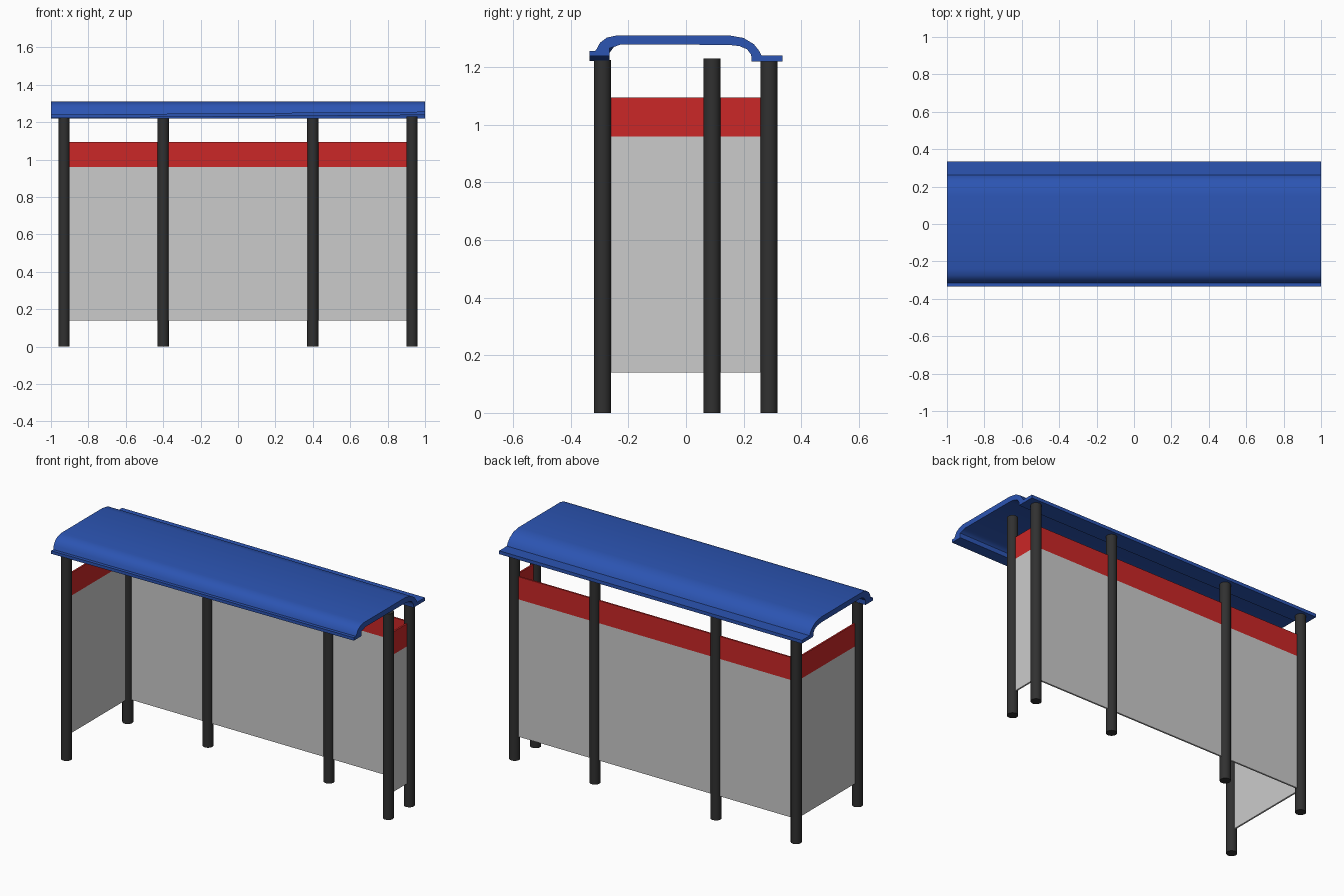
import bpy, bmesh, math

if "Cube" in bpy.data.objects:
    bpy.data.objects.remove(bpy.data.objects["Cube"])

def material(name, rgb):
    m = bpy.data.materials.new(name)
    m.diffuse_color = (*rgb, 1)
    m.use_nodes = True
    m.node_tree.nodes["Principled BSDF"].inputs["Base Color"].default_value = m.diffuse_color
    return m

BLUE = material("blue", (0.025, 0.09, 0.45))
RED = material("red", (0.6, 0.02, 0.02))
DARK = material("dark", (0.03, 0.03, 0.03))

def smooth(ob):
    bpy.ops.object.select_all(action='DESELECT')
    ob.select_set(True)
    bpy.context.view_layer.objects.active = ob
    bpy.ops.object.shade_smooth_by_angle(angle=math.radians(35))

def post(name, x, y, top=1.225):
    bpy.ops.mesh.primitive_cylinder_add(vertices=24, radius=0.03, depth=top,
                                        location=(x, y, top / 2))
    ob = bpy.context.object
    ob.name = name
    ob.data.materials.append(DARK)
    smooth(ob)

def box(name, lo, hi, mat=None):
    bpy.ops.mesh.primitive_cube_add(size=1, location=[(a + b) / 2 for a, b in zip(lo, hi)])
    ob = bpy.context.object
    ob.name = name
    ob.scale = [b - a for a, b in zip(lo, hi)]
    if mat:
        ob.data.materials.append(mat)

PX, BACK, FRONT, SHORT = 0.93, 0.288, -0.29, 0.09

# posts: four along the back, a deep left side and a short right side
for i, x in enumerate((-PX, -0.4, 0.4, PX)):
    post(f"back_post_{i + 1}", x, BACK)
post("front_left_post", -PX, FRONT)
post("front_right_post", PX, SHORT, 1.23)

# wall panels with a red band on top
T = 0.005
for part, z0, z1, mat in (("panel", 0.14, 0.96, None), ("band", 0.96, 1.095, RED)):
    box(f"back_{part}", (-PX + 0.02, BACK - T, z0), (PX - 0.02, BACK + T, z1), mat)
    box(f"left_{part}", (-PX - T, FRONT + 0.02, z0), (-PX + T, BACK - 0.02, z1), mat)
    box(f"right_{part}", (PX - T, SHORT + 0.02, z0), (PX + T, BACK - 0.02, z1), mat)

# roof: curved shell with lips, front lip slightly raised at the right end
outline = [
    (-0.335, 1.222), (-0.335, 1.24), (-0.315, 1.24), (-0.31, 1.263), (-0.298, 1.285),
    (-0.275, 1.302), (-0.24, 1.31), (0.15, 1.31), (0.20, 1.301), (0.235, 1.28),
    (0.255, 1.255), (0.262, 1.24), (0.335, 1.24), (0.335, 1.22), (0.228, 1.22),
    (0.226, 1.243), (0.212, 1.262), (0.185, 1.273), (0.15, 1.277), (-0.225, 1.279),
    (-0.25, 1.27), (-0.265, 1.25), (-0.265, 1.222)]
bm = bmesh.new()
ends = []
for x, lift in ((-1, 0), (1, 0.016)):
    ends.append([bm.verts.new((x, y, z + (lift if y < -0.26 and z < 1.255 else 0)))
                 for y, z in outline])
n = len(outline)
for i in range(n):
    j = (i + 1) % n
    bm.faces.new((ends[0][i], ends[0][j], ends[1][j], ends[1][i]))
for e in ends:
    bm.faces.new(e)
bmesh.ops.recalc_face_normals(bm, faces=bm.faces)
mesh = bpy.data.meshes.new("roof")
bm.to_mesh(mesh)
bm.free()
roof = bpy.data.objects.new("roof", mesh)
bpy.context.collection.objects.link(roof)
mesh.materials.append(BLUE)
smooth(roof)
